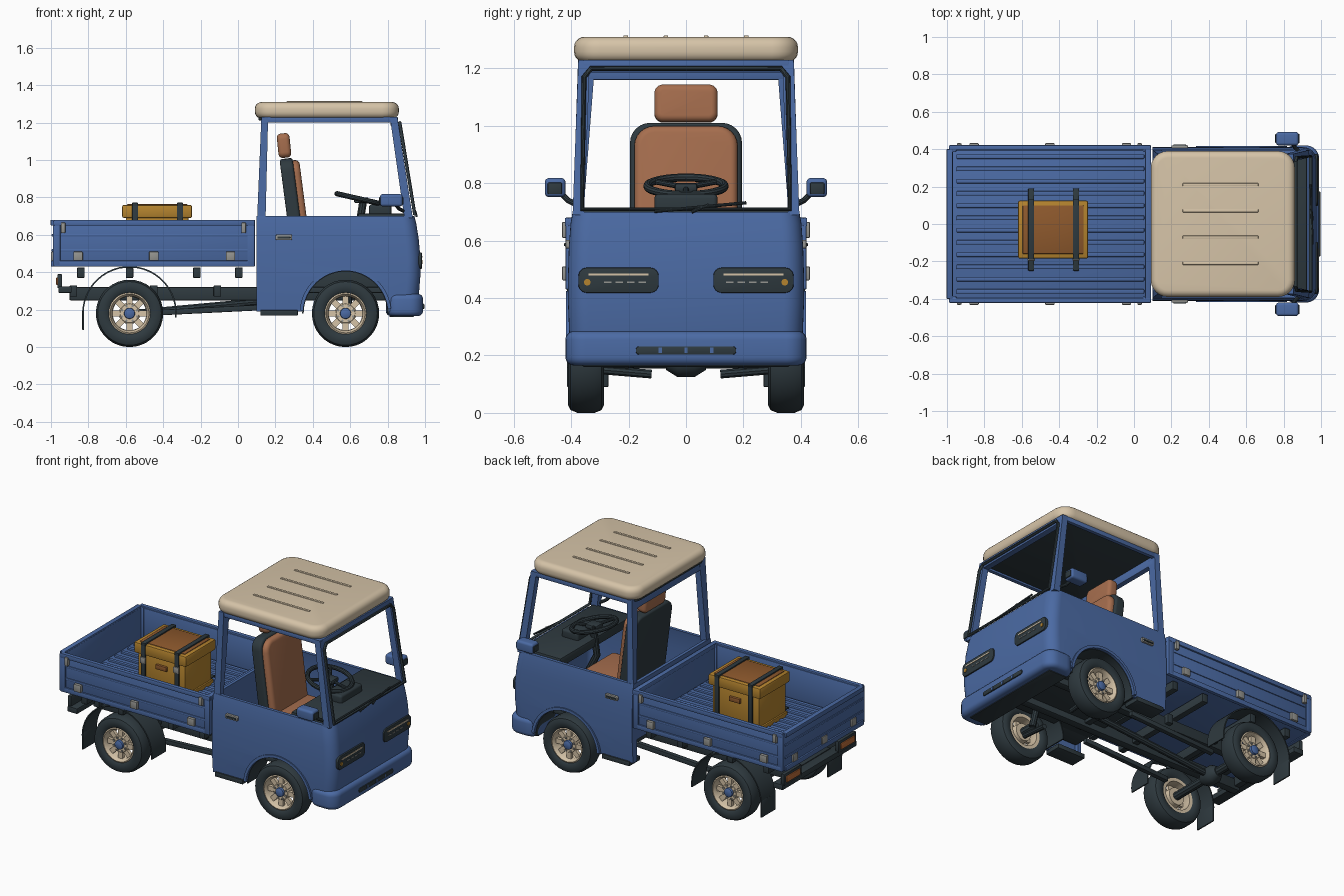
import bpy, bmesh
from math import sin, cos, pi, radians
from mathutils import Matrix, Vector

if "Cube" in bpy.data.objects:
    bpy.data.objects.remove(bpy.data.objects["Cube"])


def paint(name, *rgb):
    m = bpy.data.materials.new(name)
    m.use_nodes = True
    m.diffuse_color = (*rgb, 1)
    m.node_tree.nodes["Principled BSDF"].inputs["Base Color"].default_value = (*rgb, 1)
    return m


blue = paint("body blue", .07, .145, .37)
cream = paint("cream", .67, .55, .39)
dark = paint("charcoal", .028, .042, .05)
leather = paint("leather", .38, .155, .076)
ochre = paint("crate ochre", .46, .23, .028)
brown = paint("lid brown", .27, .1, .026)
steel = paint("steel", .3, .3, .28)
orange = paint("lamp orange", .5, .15, .04)
SIDES = (("left", 1), ("right", -1))


def finish(name, bm, mat):
    bmesh.ops.recalc_face_normals(bm, faces=bm.faces)
    mesh = bpy.data.meshes.new(name)
    bm.to_mesh(mesh)
    bm.free()
    mesh.materials.append(mat)
    ob = bpy.data.objects.new(name, mesh)
    bpy.context.collection.objects.link(ob)
    return ob


def box(name, x, y, z, mat, bevel=.004, axis=None, corner=0, tilt=0):
    """Box between limits; corner rounds the edges along axis, bevel the rest."""
    bm = bmesh.new()
    mid = Vector([sum(p) / 2 for p in (x, y, z)])
    bmesh.ops.create_cube(bm, size=1)
    for v in bm.verts:
        v.co = Vector([c * (p[1] - p[0]) for c, p in zip(v.co, (x, y, z))])
    if axis is not None:
        along = [e for e in bm.edges if abs((e.verts[0].co - e.verts[1].co).normalized()[axis]) > .9]
        bmesh.ops.bevel(bm, geom=along, offset=corner, segments=6, profile=.5, affect='EDGES')
    if bevel:
        rim = [e for e in bm.edges if e.calc_face_angle(0) > .5]
        bmesh.ops.bevel(bm, geom=rim, offset=bevel, segments=5 if bevel > .012 else 2,
                        profile=.5, affect='EDGES')
    bm.transform(Matrix.Translation(mid) @ Matrix.Rotation(tilt, 4, 'Y'))
    return finish(name, bm, mat)


def pair(name, x, y, z, mat, **kw):
    for side, s in SIDES:
        box(f"{side}_{name}", x, sorted((s * y[0], s * y[1])), z, mat, **kw)


def loft(name, rings, mat, loop=False):
    bm = bmesh.new()
    rows = [[bm.verts.new(p) for p in ring] for ring in rings]
    for a, b in zip(rows, rows[1:] + rows[:1] if loop else rows[1:]):
        for i in range(len(a)):
            j = (i + 1) % len(a)
            bm.faces.new((a[i], a[j], b[j], b[i]))
    if not loop:
        bm.faces.new(rows[0])
        bm.faces.new(rows[-1])
    return finish(name, bm, mat)


def polar(cx, cz, r, a, y):
    return (cx + r * cos(a), y, cz + r * sin(a))


def lathe(name, cx, cz, profile, mat, loop=False, steps=36):
    return loft(name, [[polar(cx, cz, r, 2 * pi * i / steps, y) for i in range(steps)]
                       for r, y in profile], mat, loop)


def arc(name, cx, cz, r, thick, y, start, end, mat):
    angles = [radians(start + (end - start) * i / 24) for i in range(25)]
    loft(name, [[polar(cx, cz, q, a, w) for q, w in
                 ((r, y[0]), (r, y[1]), (r - thick, y[1]), (r - thick, y[0]))] for a in angles], mat)


def tube(name, points, r, mat, cyclic=False):
    curve = bpy.data.curves.new(name, 'CURVE')
    curve.dimensions = '3D'
    curve.bevel_depth, curve.bevel_resolution = r, 3
    curve.use_fill_caps = True
    spline = curve.splines.new('POLY')
    spline.points.add(len(points) - 1)
    for p, co in zip(spline.points, points):
        p.co = (*co, 1)
    spline.use_cyclic_u = cyclic
    curve.materials.append(mat)
    bpy.context.collection.objects.link(bpy.data.objects.new(name, curve))


def pillar(name, low, low_size, high, high_size, mat):
    rings = [[(c[0] + i * w[0], c[1] + j * w[1], c[2])
              for i, j in ((-.5, -.5), (.5, -.5), (.5, .5), (-.5, .5))]
             for c, w in ((low, low_size), (high, high_size))]
    loft(name, rings, mat)


# Cab shell: rounded plan lofted upwards outside and back down inside
def plan(z, front, half, r=.07):
    bend = [(front - r + r * sin(a), half - r + r * cos(a)) for a in [pi / 16 * i for i in range(9)]]
    right = [(.1, -half, z)] + [(x, -y, z) for x, y in bend]
    return right + [(x, y, z) for x, y in reversed(bend)] + [(.1, half, z)]


levels = [(.19, .95, .4), (.28, .967, .407), (.38, .975, .411), (.48, .975, .411),
          (.58, .966, .408), (.66, .953, .402), (.7, .943, .395)]
inner = [[(max(x, .12), y, z) for x, y, z in plan(z, f - .02, h - .02, .055)] for z, f, h in levels]
cab = loft("cab_shell", [plan(*lv) for lv in levels] + inner[::-1], blue, loop=True)
cutters = [lathe("arch_cutter", .575, .18, [(.23, -.6), (.23, .6)], blue, steps=64),
           box("rear_cutter", (.05, .2), (-.36, .36), (.1, .33), blue, bevel=0)]
for cutter in cutters:
    cutter.hide_render = True
    mod = cab.modifiers.new("cut", 'BOOLEAN')
    mod.object, mod.solver = cutter, 'EXACT'
bpy.context.view_layer.objects.active = cab
for mod in list(cab.modifiers):
    bpy.ops.object.modifier_apply(modifier=mod.name)
for cutter in cutters:
    bpy.data.objects.remove(cutter)

# Cab floor, bumper and lower trim
box("cab_floor", (.12, .94), (-.27, .27), (.29, .32), dark)
box("wheel_well_core", (.36, .79), (-.26, .26), (.3, .42), dark)
pair("rear_floor", (.12, .34), (.26, .38), (.29, .32), dark)
box("front_bumper", (.79, .99), (-.42, .42), (.165, .285), blue, bevel=.03, axis=2, corner=.07)
box("bumper_tray", (.81, .94), (-.36, .36), (.16, .18), dark)
box("lower_grille", (.96, .996), (-.175, .175), (.203, .232), dark, axis=0, corner=.012)
for y in (-.09, 0, .09):
    box("grille_divider", (.97, .998), (y - .006, y + .006), (.208, .227), blue, bevel=0)
pair("side_step", (.12, .32), (.3, .41), (.168, .198), dark)
pair("door_handle", (.2, .29), (.4, .42), (.572, .602), steel, axis=1, corner=.01)
pair("handle_grip", (.21, .28), (.41, .425), (.58, .592), dark)
pair("headlight_panel", (.94, .983), (.095, .375), (.418, .506), dark, axis=0, corner=.03)
pair("headlight_strip", (.98, .986), (.13, .34), (.478, .486), cream, bevel=0)
pair("indicator", (.98, .987), (.333, .355), (.444, .466), ochre, axis=0, corner=.01, bevel=0)
for i in range(4):
    pair("lamp_bar", (.98, .986), (.14 + i * .04, .165 + i * .04), (.452, .457), steel, bevel=0)

# Upper frame and roof
for side, s in SIDES:
    pillar(side + "_front_pillar", (.912, s * .375, .69), (.045, .04), (.832, s * .355, 1.23), (.04, .04), blue)
    pillar(side + "_rear_pillar", (.125, s * .376, .69), (.045, .036), (.143, s * .346, 1.23), (.036, .06), blue)
    arc(side + "_arch_lip", .575, .18, .245, .018, (s * .39, s * .418), 6, 176, blue)
    arc(side + "_wheel_well", .575, .18, .232, .008, (s * .22, s * .4), 0, 180, dark)
pair("roof_rail", (.13, .84), (.35, .375), (1.2, 1.23), blue)
box("rear_header", (.125, .16), (-.36, .36), (1.16, 1.22), blue)
box("front_header", (.815, .855), (-.36, .36), (1.185, 1.23), blue)
tube("windshield_gasket", [(.945, -.362, .71), (.945, .362, .71), (.87, .355, 1.17), (.865, .33, 1.2),
                           (.865, -.33, 1.2), (.87, -.355, 1.17)], .009, dark, True)
box("roof_lining", (.11, .84), (-.37, .37), (1.212, 1.24), dark, axis=2, corner=.06)
box("roof", (.09, .86), (-.39, .39), (1.222, 1.31), cream, bevel=.036, axis=2, corner=.09)
for y in (-.21, -.07, .07, .21):
    box("roof_rib", (.26, .665), (y - .008, y + .008), (1.3, 1.315), cream, bevel=.003)

# Dashboard, steering wheel and wiper
box("dashboard", (.64, .925), (-.372, .372), (.655, .714), dark, bevel=.01)
box("instrument_cowl", (.7, .82), (-.11, .11), (.7, .762), dark, bevel=.015)
tube("steering_column", [(.67, 0, .785), (.64, 0, .6), (.74, 0, .4)], .022, dark)
wheel = [(.66 + .135 * cos(a) * .97, .135 * sin(a), .79 - .03 * cos(a)) for a in [pi / 16 * i for i in range(32)]]
tube("steering_wheel", wheel, .014, dark, True)
for i in (0, 11, 21):
    tube("steering_spoke", [(.66, 0, .785), wheel[i]], .01, dark)
box("steering_hub", (.62, .7), (-.04, .04), (.77, .8), dark, bevel=.01)
tube("wiper_blade", [(.955, -.11, .702), (.945, .21, .732)], .006, dark)
tube("wiper_arm", [(.955, .02, .7), (.948, .08, .725)], .006, dark)

# Seat
box("seat_base", (.33, .62), (-.17, .17), (.4, .47), dark)
box("seat_cushion", (.32, .66), (-.19, .19), (.46, .55), leather, bevel=.03)
box("seat_shell", (.255, .325), (-.195, .195), (.49, 1.01), dark, bevel=.015, axis=0, corner=.07, tilt=-.13)
box("seat_back", (.285, .36), (-.18, .18), (.49, 1.0), leather, bevel=.025, axis=0, corner=.07, tilt=-.13)
box("headrest", (.212, .28), (-.11, .11), (1.012, 1.143), leather, bevel=.022, axis=0, corner=.03, tilt=-.1)

# Mirrors
for side, s in SIDES:
    tube(side + "_mirror_arm", [(.89, s * .38, .725), (.86, s * .41, .74), (.83, s * .45, .78)], .01, dark)
pair("mirror_housing", (.76, .88), (.42, .492), (.752, .818), blue, bevel=.015)
pair("mirror_face", (.755, .885), (.432, .482), (.762, .802), dark)

# Cargo bed with framed side walls
box("bed_floor", (-.985, .085), (-.41, .41), (.435, .468), blue)
for i in range(12):
    y = -.36 + i * .0655
    box("floor_rib", (-.95, .055), (y - .012, y + .012), (.46, .48), blue, bevel=.005)
pair("bed_wall", (-.985, .085), (.39, .411), (.44, .67), blue)
for name, x in (("tailgate", (-.99, -.968)), ("headboard", (.065, .087))):
    box(name, x, (-.405, .405), (.44, .67), blue)
for name, z, out in (("top_rail", (.65, .68), .422), ("bottom_rail", (.43, .462), .42),
                     ("upper_rib", (.59, .605), .416), ("lower_rib", (.51, .525), .416)):
    pair(name, (-.985, .09), (.395, out), z, blue)
    box("tail_" + name, (-.58 - out, -.97), (-.4, .4), z, blue)
box("headboard_rail", (.06, .092), (-.41, .41), (.65, .68), blue)
for x in (-.97, .07):
    pair("bed_post", (x - .02, x + .02), (.385, .42), (.435, .675), blue)
for x in (-.935, .03):
    pair("corner_latch", (x - .012, x + .012), (.41, .432), (.61, .665), steel)
for x in (-.855, -.45, -.04):
    pair("wall_hinge", (x - .025, x + .025), (.41, .432), (.462, .51), steel)
for y in (-.3, 0, .3):
    box("tailgate_hinge", (-1, -.98), (y - .025, y + .025), (.462, .51), steel)

# Chassis
for x in (-.84, -.58, -.22, .005):
    box("bed_crossmember", (x - .02, x + .02), (-.38, .38), (.37, .425), dark)
pair("chassis_rail", (-.9, .8), (.12, .17), (.25, .32), dark)
for x in (-.88, -.45, -.11, .25):
    box("rail_crossmember", (x - .02, x + .02), (-.2, .2), (.27, .33), dark)
pair("trailing_arm", (-.42, .2), (.19, .22), (.185, .215), dark, tilt=-.05)
tube("driveshaft", [(-.56, 0, .18), (.3, 0, .26)], .02, dark)
tube("rear_axle", [(-.58, -.33, .18), (-.58, .33, .18)], .026, dark)
lathe("differential", -.58, .18, [(.03, -.07), (.055, -.03), (.055, .03), (.03, .07)], dark)
for side, s in SIDES:
    tube(side + "_front_arm", [(.575, s * .12, .135), (.575, s * .3, .15)], .016, dark)
    tube(side + "_front_stub", [(.575, s * .2, .18), (.575, s * .33, .18)], .026, dark)
    tube(side + "_damper", [(.6, s * .2, .16), (.58, s * .17, .33)], .02, dark)
box("rear_bar", (-.96, -.89), (-.38, .38), (.29, .325), dark)
pair("lamp_housing", (-.965, -.94), (.19, .37), (.315, .39), dark)
pair("tail_lamp", (-.972, -.96), (.21, .35), (.332, .372), orange)

# Wheels and rear fenders
tyre = [(.108, -.05), (.12, -.06), (.152, -.063), (.17, -.054), (.18, -.03),
        (.18, .03), (.17, .054), (.152, .063), (.12, .06), (.108, .05)]
rim = [(.112, -.052), (.112, .052), (.104, .056), (.092, .034), (.09, -.05)]
for end, cx in (("rear", -.58), ("front", .575)):
    for side, s in SIDES:
        tag, mid = f"{end}_{side}_", s * .348
        place = lambda prof: [(r, mid + s * y) for r, y in prof]
        lathe(tag + "tyre", cx, .18, place(tyre), dark, loop=True)
        lathe(tag + "rim", cx, .18, place(rim), cream, loop=True)
        lathe(tag + "hub", cx, .18, place([(.055, -.04), (.058, .028), (.05, .036)]), cream)
        lathe(tag + "hub_cap", cx, .18, place([(.03, .03), (.028, .05), (.015, .056)]), blue)
        for i in range(8):
            a = i * pi / 4
            loft(tag + "spoke", [[polar(cx, .18, r, a + w / r, mid + s * y) for w, y in
                                  ((-.016, .012), (.016, .012), (.016, .034), (-.016, .034))]
                                 for r in (.045, .096)], cream)
            px, _, pz = polar(cx, .18, .043, a + pi / 8, 0)
            lathe(tag + "nut", px, pz, place([(.007, .03), (.007, .043)]), steel, steps=6)
for side, s in SIDES:
    arc(side + "_rear_fender", -.58, .18, .253, .008, (s * .27, s * .415), -5, 180, dark)
pair("mud_flap", (-.833, -.823), (.27, .415), (.09, .2), dark)

# Strapped crate
box("crate_body", (-.6, -.265), (-.165, .105), (.47, .72), ochre)
box("crate_foot", (-.61, -.255), (-.175, .115), (.47, .5), ochre)
box("crate_lid", (-.62, -.245), (-.185, .125), (.69, .76), ochre, bevel=.01)
box("lid_panel", (-.595, -.27), (-.16, .1), (.75, .764), brown)
box("crate_handle", (-.47, -.39), (-.18, .12), (.62, .65), brown)
for x in (-.55, -.31):
    band = (x - .016, x + .016)
    box("strap_top", band, (-.191, .131), (.755, .772), dark)
    box("strap_floor", band, (-.25, .19), (.474, .486), dark)
    for y in (-.19, .118):
        box("strap_side", band, (y, y + .012), (.48, .77), dark)
    box("strap_buckle", (x - .02, x + .02), (-.197, -.185), (.64, .68), steel)

# Convert tubes to meshes and shade everything
bpy.ops.object.select_all(action='DESELECT')
for ob in bpy.context.scene.objects:
    ob.select_set(ob.type in {'CURVE', 'MESH'})
bpy.context.view_layer.objects.active = bpy.data.objects["steering_wheel"]
bpy.ops.object.convert(target='MESH')
bpy.ops.object.shade_smooth_by_angle(angle=radians(35))
